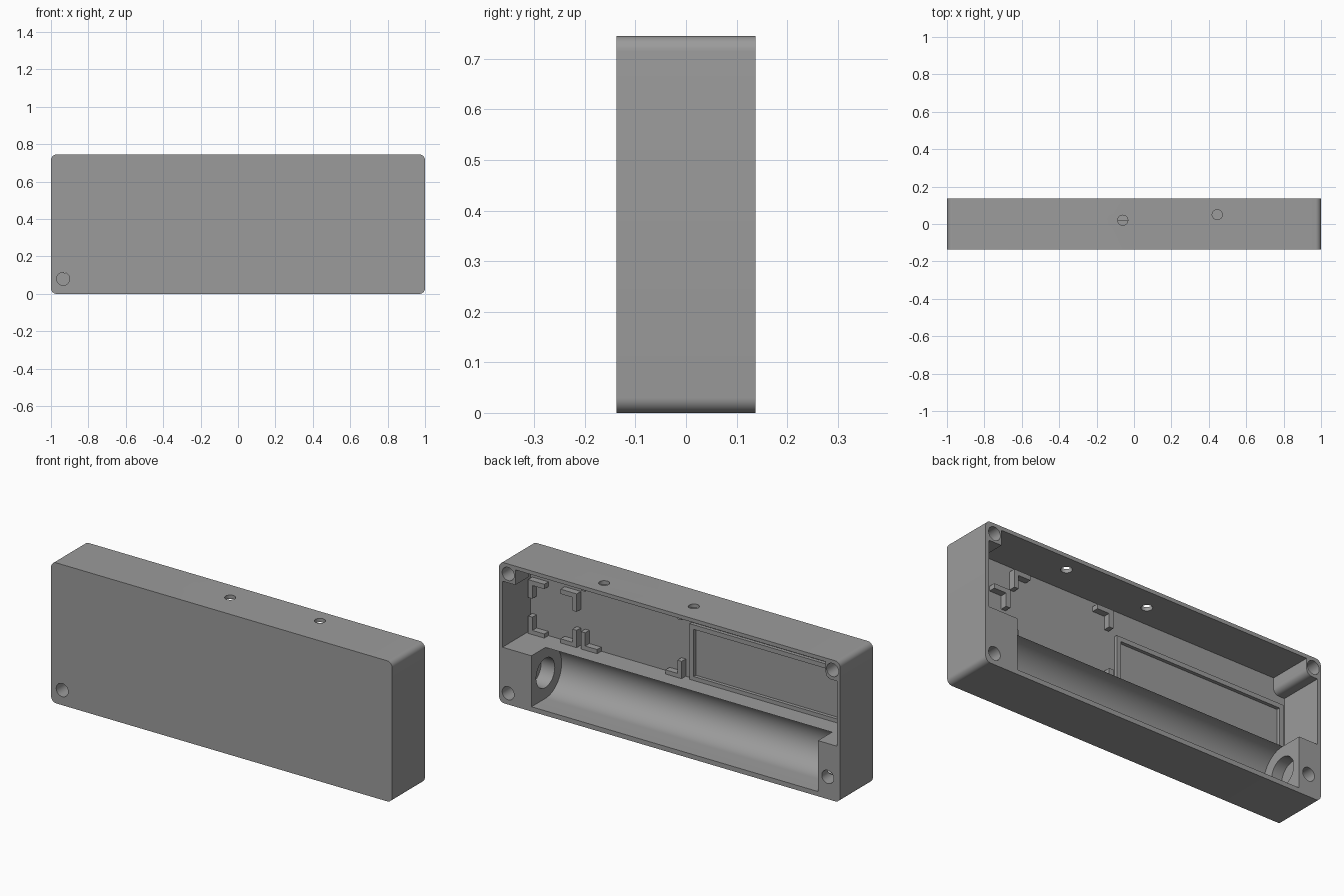
import bpy, bmesh, math
from mathutils import Vector

if "Cube" in bpy.data.objects:
    bpy.data.objects.remove(bpy.data.objects["Cube"])

L, H, D = 1.0, 0.745, 0.137      # half length, height, half depth
FLOOR, SHELF, WALL = -0.098, 0.295, 0.02

grey = bpy.data.materials.new("grey plastic")
grey.diffuse_color = (0.33, 0.33, 0.33, 1)
grey.use_nodes = True
grey.node_tree.nodes["Principled BSDF"].inputs["Base Color"].default_value = grey.diffuse_color


def prism(name, pts, axis, a, b):
    """Extrude a profile: (x, z) points along y, or (y, z) points along x."""
    bm = bmesh.new()
    put = (lambda p, t: (p[0], t, p[1])) if axis == "y" else (lambda p, t: (t, p[0], p[1]))
    face = bm.faces.new([bm.verts.new(put(p, a)) for p in pts])
    ext = bmesh.ops.extrude_face_region(bm, geom=[face])
    moved = [v for v in ext["geom"] if isinstance(v, bmesh.types.BMVert)]
    bmesh.ops.translate(bm, verts=moved, vec=Vector(put((0, 0), b - a)))
    bmesh.ops.recalc_face_normals(bm, faces=bm.faces)
    me = bpy.data.meshes.new(name)
    bm.to_mesh(me)
    bm.free()
    ob = bpy.data.objects.new(name, me)
    bpy.context.collection.objects.link(ob)
    me.materials.append(grey)
    return ob


def box(name, x0, x1, y0, y1, z0, z1):
    return prism(name, [(x0, z0), (x1, z0), (x1, z1), (x0, z1)], "y", y0, y1)


def arc(cx, cz, r, a0, a1, n):
    return [(cx + r * math.cos(math.radians(a0 + (a1 - a0) * i / n)),
             cz + r * math.sin(math.radians(a0 + (a1 - a0) * i / n))) for i in range(n + 1)]


def circle(cx, cz, r, n=32):
    return arc(cx, cz, r, 0, 360, n)[:-1]


def combine(target, other, op):
    mod = target.modifiers.new(op.lower(), "BOOLEAN")
    mod.operation, mod.solver, mod.object = op, "EXACT", other
    bpy.context.view_layer.objects.active = target
    bpy.ops.object.modifier_apply(modifier=mod.name)
    bpy.data.objects.remove(other)


# Outer shell with rounded corners
R = 0.03
outline = []
for cx, cz, a in ((L - R, H - R, 0), (R - L, H - R, 90), (R - L, R, 180), (L - R, R, 270)):
    outline += arc(cx, cz, R, a, a + 90, 8)
case = prism("case", outline, "y", -D, D)

# Main compartment, leaving a full-depth corner post with a rounded inner edge
xi, zi = L - WALL, H - WALL
cavity = [(-xi, SHELF), (xi, SHELF), (xi, zi), (-0.915, zi)]
cavity += arc(-0.945, 0.67, 0.03, 0, -90, 6) + [(-xi, 0.64)]
combine(case, prism("compartment_cutter", cavity, "y", FLOOR, 0.3), "DIFFERENCE")

# Battery trough, half round and open to the back
CY, CZ, TR = 0.02, 0.16, 0.135
trough = arc(CY, CZ, TR, 90, 270, 32) + [(0.3, CZ - TR), (0.3, SHELF + 0.02), (CY, SHELF + 0.02)]
combine(case, prism("trough_cutter", trough, "x", -0.87, 0.81), "DIFFERENCE")

# Contact recesses at both trough ends
for a, b in ((-0.93, -0.8), (0.75, 0.89)):
    combine(case, prism("contact_cutter", circle(CY, CZ, 0.078), "x", a, b), "DIFFERENCE")

# Shallow corner post
combine(case, box("corner_post", 0.905, 0.99, 0.027, D, 0.645, 0.735), "UNION")

# Screw holes in the rim and one in the front
for x, z in ((0.947, 0.692), (0.947, 0.06), (-0.955, 0.692), (-0.927, 0.118)):
    combine(case, prism("screw_cutter", circle(x, z, 0.035), "y", 0.045, 0.3), "DIFFERENCE")
combine(case, prism("front_hole_cutter", circle(-0.935, 0.08, 0.035), "y", -0.3, -0.04), "DIFFERENCE")

# Two small holes through the top wall
for x, y in ((-0.06, 0.02), (0.445, 0.05)):
    bpy.ops.mesh.primitive_cylinder_add(vertices=32, radius=0.027, depth=0.1, location=(x, y, H))
    combine(case, bpy.context.object, "DIFFERENCE")

# Raised frame on the floor
def frame(x0, x1, z0, z1, w, h):
    y0, y1 = FLOOR - 0.005, FLOOR + h
    rim = box("panel_frame", x0, x1, y0, y1, z0, z1)
    combine(rim, box("frame_cutter", x0 + w, x1 - w, -0.3, 0.3, z0 + w, z1 - w), "DIFFERENCE")
    return rim


frame(-0.96, 0.035, SHELF - 0.003, 0.59, 0.024, 0.018)


# L-shaped board holders: corner position and the direction of both arms
def bracket(x, z, sx, sz, arm=0.095, t=0.025):
    pts = [(0, 0), (arm, 0), (arm, t), (t, t), (t, arm), (0, arm)]
    return prism("board_bracket", [(x + sx * p, z + sz * q) for p, q in pts],
                 "y", FLOOR - 0.005, FLOOR + 0.035)


for x0, x1, z1 in ((0.685, 0.97, 0.58), (0.07, 0.66, 0.70)):
    for x, sx in ((x0, 1), (x1, -1)):
        bracket(x, SHELF - 0.003, sx, 1)
        bracket(x, z1, sx, -1)

# Smooth the round parts, keep the edges sharp
for ob in bpy.context.scene.objects:
    ob.data.materials.clear()
    ob.data.materials.append(grey)
    for p in ob.data.polygons:
        p.material_index = 0
    bpy.ops.object.select_all(action="DESELECT")
    ob.select_set(True)
    bpy.context.view_layer.objects.active = ob
    bpy.ops.object.shade_smooth_by_angle(angle=math.radians(30))
